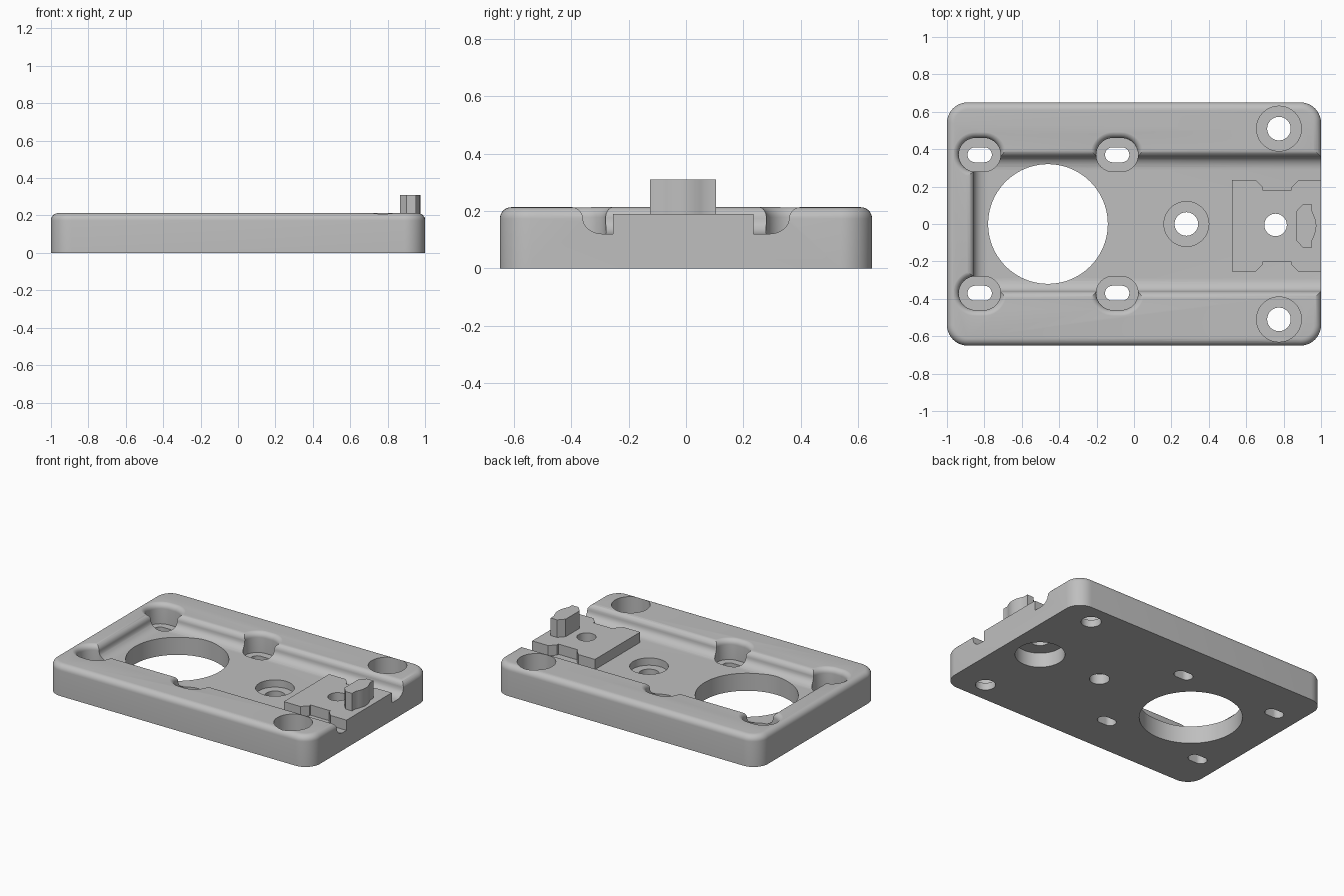
import bpy, bmesh, math

if "Cube" in bpy.data.objects:
    bpy.data.objects.remove(bpy.data.objects["Cube"])

grey = bpy.data.materials.new("plain grey")
grey.use_nodes = True
grey.diffuse_color = (0.52, 0.52, 0.52, 1)
grey.node_tree.nodes["Principled BSDF"].inputs["Base Color"].default_value = grey.diffuse_color

TOP, FLOOR = 0.213, 0.12


def rounded(cx, cy, hx, hy, r, seg=10):
    """Outline of a rounded rectangle, slot or circle."""
    pts = []
    for q, (sx, sy) in enumerate(((1, 1), (-1, 1), (-1, -1), (1, -1))):
        for i in range(seg + 1):
            a = math.pi / 2 * (q + i / seg)
            p = (cx + sx * (hx - r) + r * math.cos(a), cy + sy * (hy - r) + r * math.sin(a))
            if not pts or math.dist(p, pts[-1]) > 1e-5:
                pts.append(p)
    if math.dist(pts[0], pts[-1]) < 1e-5:
        pts.pop()
    return pts


def loft(name, levels):
    """Closed solid through (outline, height) levels with equal point counts."""
    bm = bmesh.new()
    rings = [[bm.verts.new((x, y, z)) for x, y in outline] for outline, z in levels]
    n = len(rings[0])
    for a, b in zip(rings, rings[1:]):
        for i in range(n):
            j = (i + 1) % n
            bm.faces.new((a[i], a[j], b[j], b[i]))
    bm.faces.new(rings[0][::-1])
    bm.faces.new(rings[-1])
    bmesh.ops.recalc_face_normals(bm, faces=bm.faces)
    mesh = bpy.data.meshes.new(name)
    bm.to_mesh(mesh)
    bm.free()
    mesh.materials.append(grey)
    obj = bpy.data.objects.new(name, mesh)
    bpy.context.collection.objects.link(obj)
    return obj


def activate(obj):
    bpy.ops.object.select_all(action='DESELECT')
    obj.select_set(True)
    bpy.context.view_layer.objects.active = obj


def cut(target, cutter):
    cutter.hide_render = True
    mod = target.modifiers.new("cut", 'BOOLEAN')
    mod.operation, mod.solver, mod.object = 'DIFFERENCE', 'EXACT', cutter
    activate(target)
    bpy.ops.object.modifier_apply(modifier=mod.name)
    bpy.data.objects.remove(cutter)


def drill(target, x, y, r, z0, z1, extra=0):
    outline = rounded(x, y, r + extra, r, r, 14)
    cut(target, loft("cutter", [(outline, z0), (outline, z1)]))


def quarter(n=7):
    return [math.pi / 2 * i / n for i in range(n + 1)]


# Base plate with rounded corners and a filleted top edge
R = 0.04
levels = [(rounded(0, 0, 1, 0.65, 0.11), 0)]
for a in quarter():
    d = R * (1 - math.cos(a))
    levels.append((rounded(0, 0, 1 - d, 0.65 - d, 0.11 - d), TOP - R + R * math.sin(a)))
plate = loft("base_plate", levels)

# Channel open at one end, with an S-shaped wall
wall = [(0.07 * math.sin(a), FLOOR + 0.053 * (1 - math.cos(a))) for a in quarter()]
wall += [(0.07 + 0.04 * (1 - math.cos(a)), FLOOR + 0.053 + 0.0405 * math.sin(a)) for a in quarter()[1:]]
wall.append((0.11, 0.3))
cut(plate, loft("cutter", [
    ([(-0.785 - d, -0.29 - d), (1.2, -0.29 - d), (1.2, 0.29 + d), (-0.785 - d, 0.29 + d)], z)
    for d, z in wall]))

# Four slotted pockets with flared rims
for x in (-0.825, -0.09):
    for y in (-0.37, 0.37):
        rim = [(0, 0.075)]
        rim += [(0.035 * (1 - math.cos(a)), TOP - 0.035 + 0.0355 * math.sin(a)) for a in quarter()]
        rim.append((0.035, 0.3))
        cut(plate, loft("cutter", [
            (rounded(x, y, 0.112 + d, 0.09 + d, 0.09 + d), z) for d, z in rim]))
        drill(plate, x, y, 0.04, -0.1, 0.2, 0.025)

# Large round opening
outline = rounded(-0.46, 0, 0.32, 0.32, 0.32, 20)
cut(plate, loft("cutter", [(outline, -0.1), (outline, 0.4)]))

# Counterbored screw holes
for x, y, seat in ((0.775, 0.51, 0.05), (0.775, -0.51, 0.05), (0.28, 0, 0.07)):
    drill(plate, x, y, 0.12, seat, 0.4)
    drill(plate, x, y, 0.063, -0.1, 0.3)

# Bore from below under the raised pad
drill(plate, 0.757, -0.005, 0.155, -0.1, 0.1)
drill(plate, 0.757, -0.005, 0.06, -0.05, 0.3)

# Raised pad with a notch in each side
half = [(0.525, 0.245), (0.65, 0.245), (0.69, 0.205), (0.69, 0.19),
        (0.84, 0.19), (0.84, 0.205), (0.88, 0.245), (1, 0.245)]
outline = [(x, y - 0.01) for x, y in half] + [(x, -y - 0.01) for x, y in reversed(half)]
pad = loft("raised_pad", [(outline, FLOOR), (outline, 0.19)])
drill(pad, 0.757, -0.005, 0.06, 0, 0.3)

# Upright post with a bowed outer face
side = [(0.865, 0.075), (0.902, 0.115), (0.951, 0.115), (0.951, 0.08)]
bow = [(0.951 + 0.024 * math.cos(t * math.pi / 2), 0.08 * t) for t in (0.75, 0.5, 0.25, 0)]
side += bow
outline = [(x, y - 0.01) for x, y in side] + [(x, -y - 0.01) for x, y in side[-2::-1]]
post = loft("upright_post", [(outline, 0.19), (outline, 0.31)])

for obj in (plate, pad, post):
    activate(obj)
    bpy.ops.object.shade_smooth_by_angle(angle=math.radians(30))
